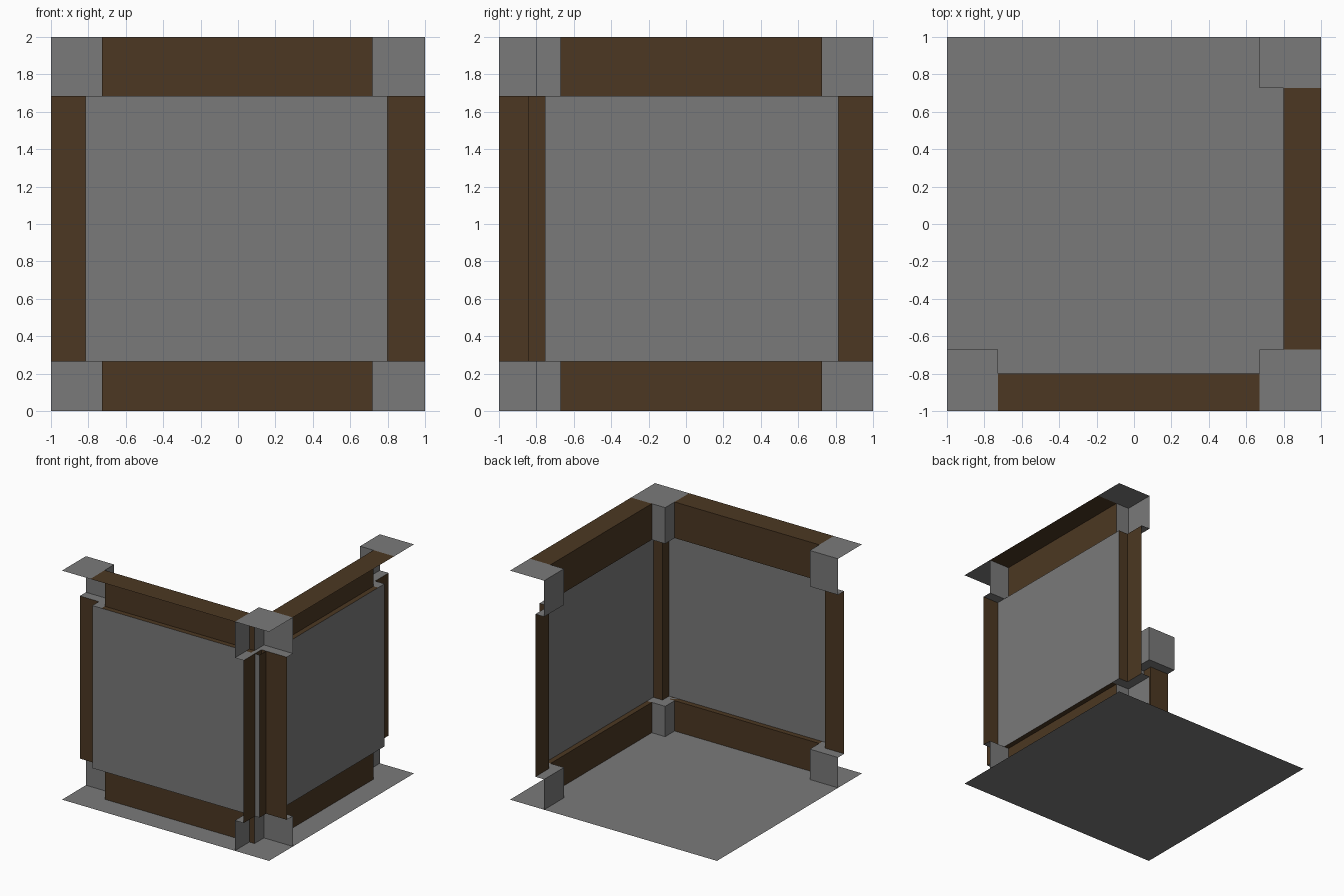
import bpy, bmesh

if "Cube" in bpy.data.objects:
    bpy.data.objects.remove(bpy.data.objects["Cube"])

wood = bpy.data.materials.new("dark_wood")
wood.diffuse_color = (0.072, 0.039, 0.016, 1)
wood.use_nodes = True
wood.node_tree.nodes["Principled BSDF"].inputs["Base Color"].default_value = wood.diffuse_color
stone = bpy.data.materials.new("grey_stone")
stone.diffuse_color = (0.193, 0.193, 0.193, 1)
stone.use_nodes = True
stone.node_tree.nodes["Principled BSDF"].inputs["Base Color"].default_value = stone.diffuse_color

Z0, Z1, TOP = 0.265, 1.685, 2.0       # ledge heights and top
BLOCK, BEAM = -0.67, -0.80            # inner planes of corner blocks and beams
POST, PANEL = -0.755, -0.845          # inner planes of posts and wall panels
END = -0.727                          # where the beams meet the free-end blocks


def finish(name, bm, mat):
    me = bpy.data.meshes.new(name)
    bm.to_mesh(me)
    bm.free()
    ob = bpy.data.objects.new(name, me)
    bpy.context.collection.objects.link(ob)
    me.materials.append(mat)
    return ob


def part(name, walls=(), flats=(), mat=stone, flip=False):
    """walls: (path, z0, z1) open vertical sheets; flats: (outline, z) level sheets.
    flip mirrors the plan across the room's diagonal."""
    def m(p):
        return (-p[1], -p[0]) if flip else p
    bm = bmesh.new()
    for path, a, b in walls:
        lo = [bm.verts.new((*m(p), a)) for p in path]
        hi = [bm.verts.new((*m(p), b)) for p in path]
        for i in range(len(path) - 1):
            quad = [lo[i], hi[i], hi[i + 1], lo[i + 1]]
            bm.faces.new(quad[::-1] if flip else quad)
    for outline, z in flats:
        f = bm.faces.new([bm.verts.new((*m(p), z)) for p in outline])
        f.normal_update()
        if (f.normal.z < 0) != (z == Z1):   # upper ledges face down
            f.normal_flip()
    return finish(name, bm, mat)


def rect(x0, x1, y0, y1):
    return [(x0, y0), (x1, y0), (x1, y1), (x0, y1)]


levels = (("lower", 0, Z0, Z0), ("upper", Z1, TOP, Z1))

# floor
part("floor", flats=[(rect(-1, 1, -1, 1), 0)])

for side, flip in (("front", False), ("right", True)):
    # each wall runs from its free end at -1 to the shared corner
    far = 0.72 if not flip else 0.67
    edge = 0.80 if not flip else 0.755
    part(side + "_panel", [([(-0.815, PANEL), (edge, PANEL)], Z0, Z1)], flip=flip)

    # post at the free end
    part(side + "_end_post",
         [([(-1, POST), (-0.815, POST), (-0.815, PANEL)], Z0, Z1)], mat=wood, flip=flip)

    for level, a, b, ledge in levels:
        top = level == "upper"
        # beam: inner face, narrow ledge to the panel, top strip
        flats = [(rect(END, far, PANEL, BEAM), ledge)]
        if top:
            flats.append((rect(END, 0.67, -1, BEAM), TOP))
        part(f"{side}_{level}_beam", [([(END, BEAM), (far, BEAM)], a, b)],
             flats, wood, flip)

        # block at the free end, with its ledge around the post
        flats = [([(-1, BLOCK), (END, BLOCK), (END, PANEL), (-0.815, PANEL),
                   (-0.815, POST), (-1, POST)], ledge)]
        if top:
            flats.append((rect(-1, END, -1, BLOCK), TOP))
        part(f"{side}_{level}_end_block",
             [([(-1, BLOCK), (END, BLOCK), (END, BEAM)], a, b)], flats, flip=flip)

# post in the shared corner, with the return at the end of the front wall
part("corner_post",
     [([(-POST, -1), (-POST, POST), (1, POST)], Z0, Z1),
      ([(0.80, PANEL), (0.80, POST)], Z0, Z1)], mat=wood)

# blocks in the shared corner
for level, a, b, ledge in levels:
    flats = [([(-BLOCK, -1), (-BLOCK, BLOCK), (1, BLOCK), (1, POST),
               (-POST, POST), (-POST, -1)], ledge)]
    if level == "upper":
        flats.append((rect(-BLOCK, 1, -1, BLOCK), TOP))
    part(f"corner_{level}_block",
         [([(-BLOCK, -1), (-BLOCK, BLOCK), (1, BLOCK)], a, b),
          ([(0.72, BEAM), (0.72, BLOCK)], a, b)], flats)
